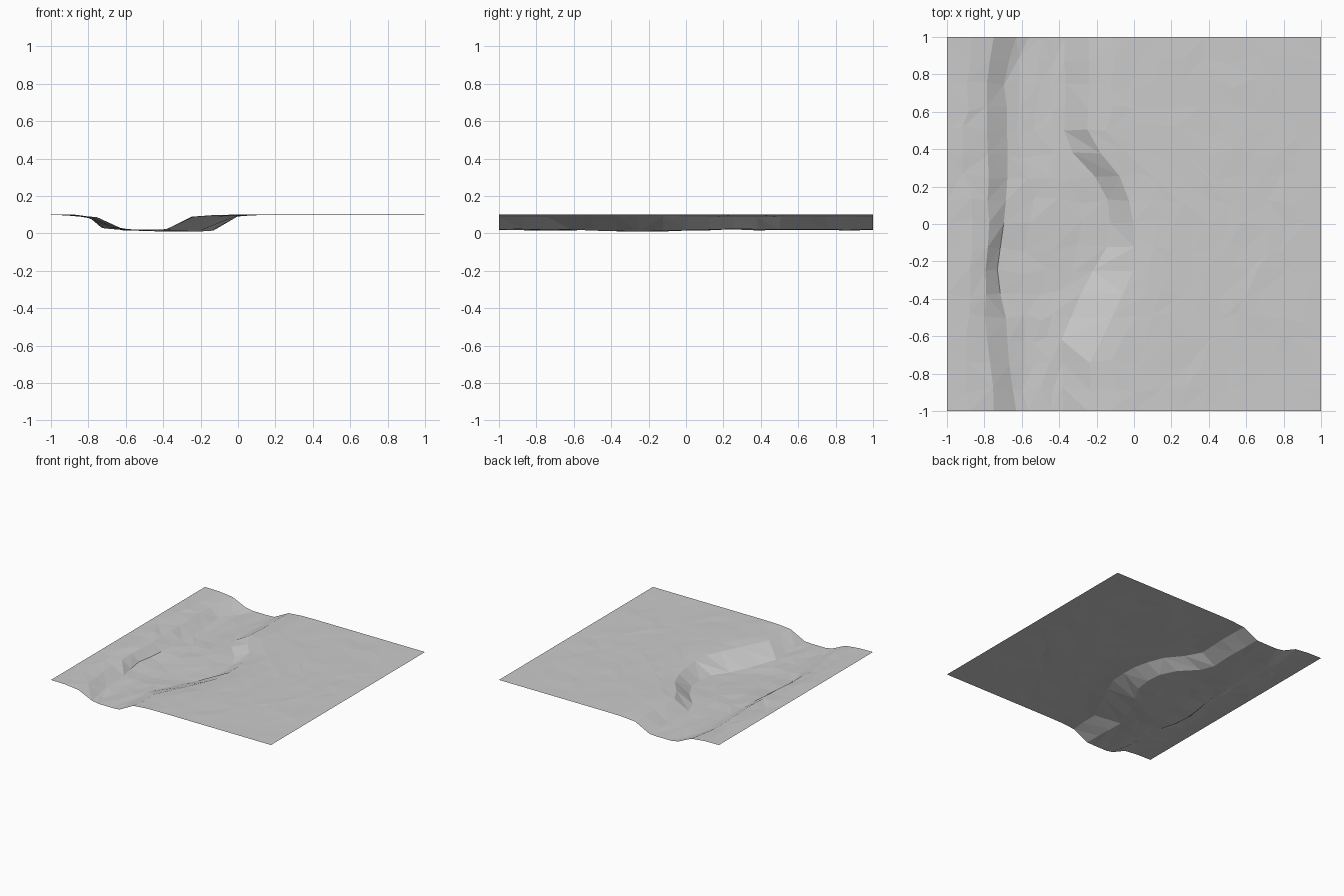
import bpy, bmesh, random
from mathutils import Vector

if "Cube" in bpy.data.objects:
    bpy.data.objects.remove(bpy.data.objects["Cube"], do_unlink=True)
random.seed(4)

ROWS = 17
# Bank lines as (y, x) points
LEFT_RIM = [(-1, -.75), (-.5, -.79), (-.3, -.79), (0, -.78), (.3, -.78), (.8, -.78), (1, -.75)]
LEFT_FOOT = [(-1, -.63), (-.5, -.69), (-.3, -.74), (0, -.69), (.2, -.67), (.8, -.69), (1, -.63)]
RIGHT_FOOT = [(-1, -.38), (-.65, -.39), (-.4, -.3), (-.13, -.15), (.03, -.12), (.2, -.17), (.42, -.37), (1, -.37)]
RIGHT_RIM = [(-1, -.25), (-.7, -.23), (-.5, -.11), (-.25, -.01), (.03, 0), (.25, -.07), (.47, -.25), (1, -.24)]


def along(line, y):
    """Interpolate a bank line at y."""
    for (y0, x0), (y1, x1) in zip(line, line[1:]):
        if y <= y1:
            return x0 + (x1 - x0) * (y - y0) / (y1 - y0)
    return line[-1][1]


def section(y):
    """Cross-section of the valley: (x, z, sideways jitter, height jitter)."""
    lr, lf = along(LEFT_RIM, y), along(LEFT_FOOT, y)
    rf, rr = along(RIGHT_FOOT, y), along(RIGHT_RIM, y)
    pts = [(-1, .1, 0, 0), ((lr - 1) / 2, .098, .03, .003),
           (lr, .085, .008, .003), (lf, .03, .008, .003)]
    for t in (.25, .5, .75):
        x = lf + (rf - lf) * t
        dip = max(0, 1 - Vector((x + .28, y + .25)).length / .35)
        pts.append((x, .019 - .014 * dip, .025, .003))
    foot_dip = max(0, 1 - abs(y + .25) / .4)
    pts += [(rf, .022 - .014 * foot_dip, .008, .002), (rr, .088 + .006 * foot_dip, .008, .002)]
    for i in range(1, 11):
        x = rr + (1 - rr) * i / 10
        pts.append((x, .1 if i > 1 else .098, .03 if i < 10 else 0, .0015 if i < 10 else 0))
    return pts


# Single ground sheet with uneven triangles
bm = bmesh.new()
grid = []
for r in range(ROWS):
    y = -1 + 2 * r / (ROWS - 1)
    edge = r in (0, ROWS - 1)
    row = []
    for x, z, jx, jz in section(y):
        dx = 0 if edge else random.uniform(-jx, jx)
        dy = 0 if edge else random.uniform(-jx, jx)
        dz = 0 if edge else random.uniform(-jz, jz)
        row.append(bm.verts.new((x + dx, y + dy, min(.102, max(0, z + dz)))))
    grid.append(row)
for low, high in zip(grid, grid[1:]):
    for i in range(len(low) - 1):
        a, b, c, d = low[i], low[i + 1], high[i + 1], high[i]
        if random.random() < .5:
            bm.faces.new((a, b, c))
            bm.faces.new((a, c, d))
        else:
            bm.faces.new((a, b, d))
            bm.faces.new((b, c, d))
mesh = bpy.data.meshes.new("valley_ground")
bm.to_mesh(mesh)
bm.free()
ground = bpy.data.objects.new("valley_ground", mesh)
bpy.context.collection.objects.link(ground)

# Plain grey ground colour
grey = bpy.data.materials.new("light_grey")
grey.use_nodes = True
colour = (.6, .6, .6, 1)
grey.diffuse_color = colour
grey.node_tree.nodes["Principled BSDF"].inputs["Base Color"].default_value = colour
mesh.materials.append(grey)
